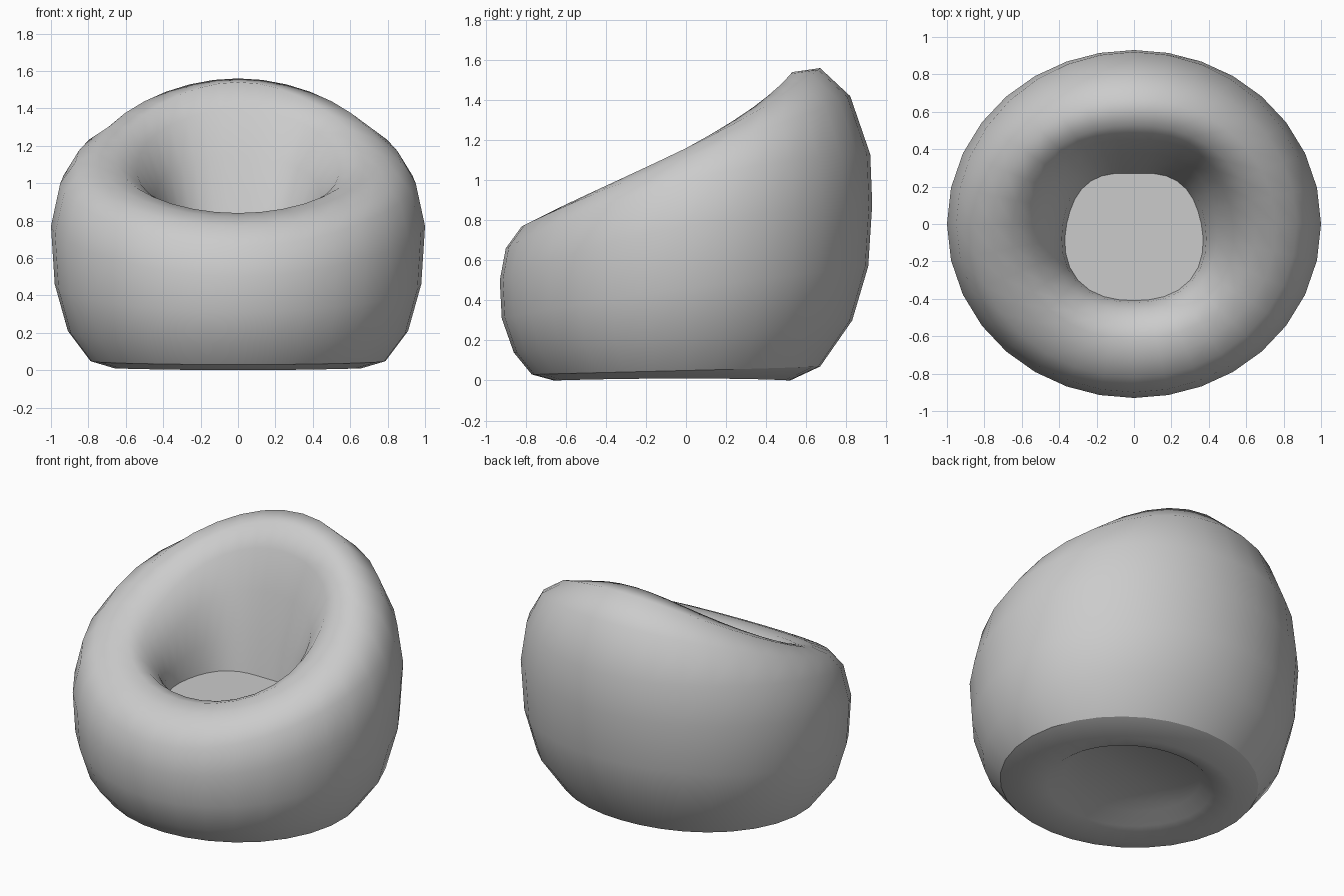
import bpy
import bmesh
from math import sin, cos, pi, radians

if "Cube" in bpy.data.objects:
    bpy.data.objects.remove(bpy.data.objects["Cube"])

SIDES = 32

# Cross-section of the bag: (radius, height) at the front, side and back
PROFILE = [
    ((.40, .07), (.42, .07), (.36, .07)),
    ((.50, .02), (.50, .02), (.42, .02)),
    ((.66, 0), (.66, .01), (.52, 0)),
    ((.77, .03), (.79, .05), (.67, .07)),
    ((.86, .14), (.91, .21), (.83, .30)),
    ((.92, .31), (.98, .46), (.91, .57)),
    ((.93, .50), (1, .77), (.93, .88)),
    ((.90, .66), (.95, 1), (.92, 1.13)),
    ((.82, .77), (.87, 1.11), (.82, 1.42)),
    ((.72, .82), (.76, 1.16), (.67, 1.56)),
    ((.62, .84), (.65, 1.16), (.53, 1.54)),
    ((.53, .82), (.54, 1.1), (.45, 1.4)),
    ((.46, .76), (.44, .95), (.38, 1.15)),
    ((.42, .69), (.38, .78), (.31, .85)),
    ((.41, .64), (.36, .64), (.27, .64)),
]
CREASE_ROW = 3      # seam around the base
INNER_ROW = 11      # first row of the seat well


def make_material(name, color):
    mat = bpy.data.materials.new(name)
    mat.use_nodes = True
    mat.diffuse_color = color
    mat.node_tree.nodes["Principled BSDF"].inputs["Base Color"].default_value = color
    return mat


def blend(front, side, back, s):
    """Smoothly vary a value from front (s=-1) through side to back (s=1)."""
    return side + s * (back - front) / 2 + s * s * ((back + front) / 2 - side)


def ring(bm, row, fold):
    verts = []
    for i in range(SIDES):
        a = 2 * pi * i / SIDES
        s = sin(a)
        r, z = (blend(*values, s) for values in zip(*row))
        r += fold * sin(2 * a) ** 2
        verts.append(bm.verts.new((r * cos(a), r * s, z)))
    return verts


def finish(bm, name, mat):
    bmesh.ops.recalc_face_normals(bm, faces=bm.faces)
    mesh = bpy.data.meshes.new(name)
    bm.to_mesh(mesh)
    bm.free()
    obj = bpy.data.objects.new(name, mesh)
    bpy.context.collection.objects.link(obj)
    mesh.materials.append(mat)
    bpy.ops.object.select_all(action='DESELECT')
    obj.select_set(True)
    bpy.context.view_layer.objects.active = obj
    bpy.ops.object.shade_smooth_by_angle(angle=radians(60))
    return obj


fabric = make_material("grey fabric", (.6, .6, .6, 1))

# Padded bag: outer wall, rolled rim, seat well and flat seat in one skin
bm = bmesh.new()
rings = [ring(bm, row, .025 if i >= INNER_ROW else 0)
         for i, row in enumerate(PROFILE)]
for low, high in zip(rings, rings[1:]):
    for i in range(SIDES):
        j = (i + 1) % SIDES
        bm.faces.new((low[i], low[j], high[j], high[i]))
bm.faces.new(rings[0])      # recessed underside
bm.faces.new(rings[-1])     # seat
bm.verts.index_update()
bag = finish(bm, "beanbag_body", fabric)

# Keep the base seam and the seat outline crisp
for edge in bag.data.edges:
    rows = {v // SIDES for v in edge.vertices}
    if rows in ({CREASE_ROW}, {len(PROFILE) - 1}):
        edge.use_edge_sharp = True
